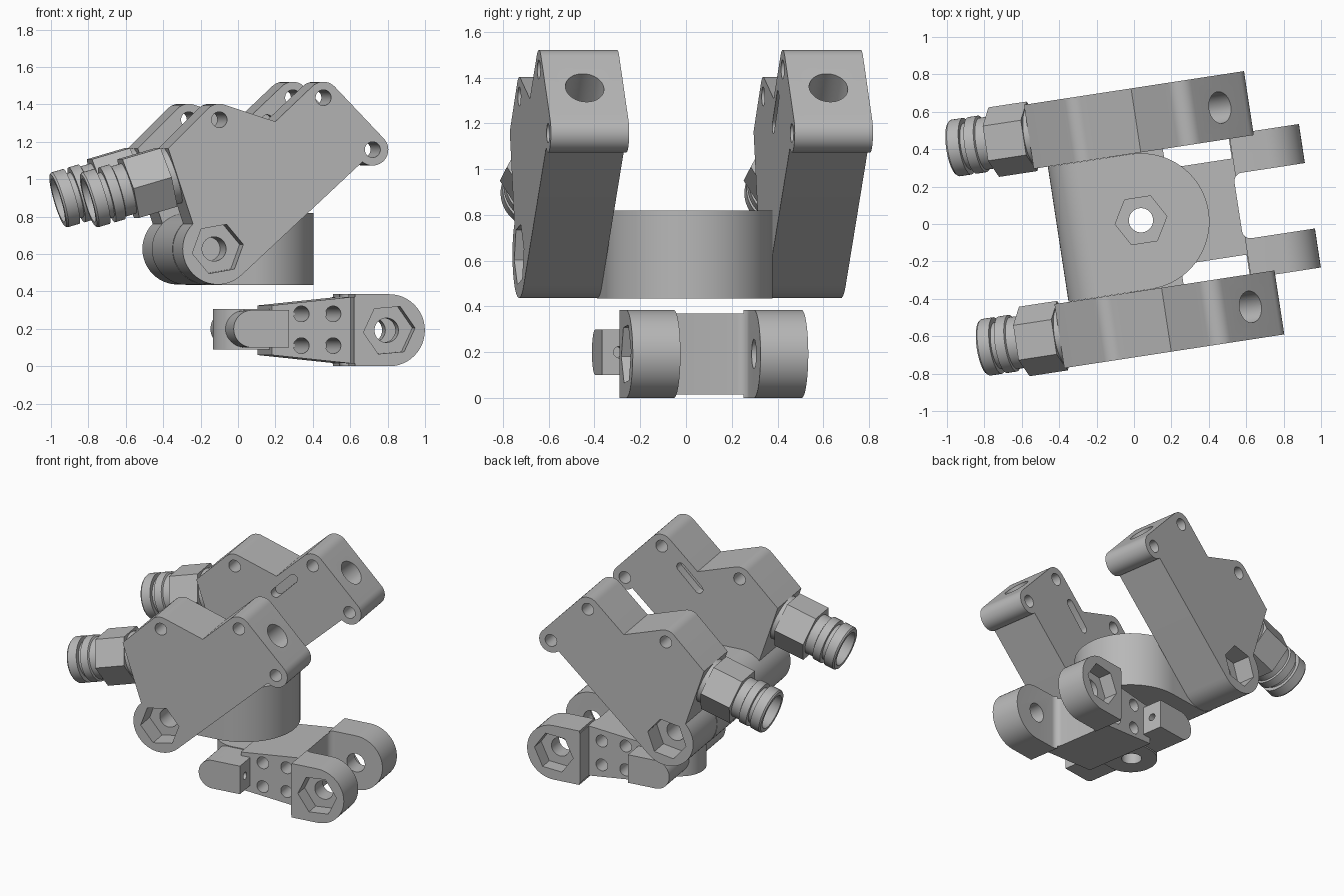
import bpy, bmesh
from math import sin, cos, radians, tau
from mathutils import Matrix, Vector

if "Cube" in bpy.data.objects:
    bpy.data.objects.remove(bpy.data.objects["Cube"])

grey = bpy.data.materials.new("plain grey")
grey.use_nodes = True
grey.diffuse_color = (0.48, 0.48, 0.48, 1)
grey.node_tree.nodes["Principled BSDF"].inputs["Base Color"].default_value = (0.48, 0.48, 0.48, 1)
parts = []


def frame(x, y, z, origin=(0, 0, 0)):
    m = Matrix((x, y, z)).transposed().to_4x4()
    m.translation = Vector(origin)
    return m


PLAN = Matrix.Identity(4)                                # outline seen from above
SIDE = frame((1, 0, 0), (0, 0, 1), (0, 1, 0))            # outline seen from the side


def along(origin, d):
    """Frame whose z runs along d, with d lying in the side plane."""
    d = Vector(d).normalized()
    across = Vector((0, 1, 0))
    return frame(across, d.cross(across), d, origin)


def arc(c, r, a0, a1, n=24):
    angles = [radians(a0 + (a1 - a0) * i / n) for i in range(n + 1)]
    return [(c[0] + r * cos(a), c[1] + r * sin(a)) for a in angles]


def ring(c, r, n=40, turn=0):
    return arc(c, r, turn, turn + 360, n)[:-1]


def make(name, bm, m):
    bmesh.ops.transform(bm, matrix=m, verts=bm.verts)
    bmesh.ops.recalc_face_normals(bm, faces=bm.faces)
    mesh = bpy.data.meshes.new(name)
    bm.to_mesh(mesh)
    bm.free()
    obj = bpy.data.objects.new(name, mesh)
    bpy.context.collection.objects.link(obj)
    return obj


def prism(name, outline, a, b, m=PLAN):
    bm = bmesh.new()
    face = bm.faces.new([bm.verts.new((x, y, a)) for x, y in outline])
    new = bmesh.ops.extrude_face_region(bm, geom=[face])["geom"]
    moved = [v for v in new if isinstance(v, bmesh.types.BMVert)]
    bmesh.ops.translate(bm, verts=moved, vec=(0, 0, b - a))
    return make(name, bm, m)


def lathe(name, outline, m):
    bm = bmesh.new()
    verts = [bm.verts.new((r, 0, h)) for r, h in outline]
    edges = [bm.edges.new((verts[i - 1], v)) for i, v in enumerate(verts)]
    bmesh.ops.spin(bm, geom=verts + edges, cent=(0, 0, 0), axis=(0, 0, 1),
                   angle=tau, steps=48, use_merge=True)
    bmesh.ops.remove_doubles(bm, verts=bm.verts, dist=1e-5)
    return make(name, bm, m)


def combine(obj, tool, operation="DIFFERENCE"):
    mod = obj.modifiers.new("cut", "BOOLEAN")
    mod.operation, mod.solver, mod.object = operation, "EXACT", tool
    graph = bpy.context.evaluated_depsgraph_get()
    mesh = bpy.data.meshes.new_from_object(obj.evaluated_get(graph))
    obj.modifiers.clear()
    obj.data = mesh
    bpy.data.objects.remove(tool)


def drill(obj, outline, a, b, m=PLAN):
    combine(obj, prism("cutter", outline, a, b, m))


# Side plates: pivot at the bottom, a notch on top, a ported block at the end
pivot, hole_a, hole_b, hole_c = (-.217, .627), (-.209, 1.318), (.354, 1.436), (.62, 1.158)
plate_outline = ([(-.485, 1.165)] + arc(hole_a, .085, 133, 70, 8) + [(.094, 1.308)]
                 + arc(hole_b, .085, 135, 44, 10) + arc(hole_c, .085, 44, -130)
                 + arc(pivot, .19, -46, -225))
port = Vector(((hole_b[0] + hole_c[0]) / 2, 0, (hole_b[1] + hole_c[1]) / 2))
port_dir = Vector((.72, 0, .69))
slot = (arc((.215, 1.315), .03, -45, 135, 10) + arc((.085, 1.185), .03, 135, 315, 10))
fitting_outline = [(.115, -.03), (.155, -.03), (.155, .06), (.14, .06), (.14, .31),
                   (.153, .315), (.153, .37), (.125, .37), (.125, .40), (.153, .40),
                   (.153, .465), (.145, .475), (.12, .475), (.115, .465)]

for s, word in ((-1, "front"), (1, "back")):
    plate = prism(word + "_side_plate", plate_outline, s * .366, s * .712, SIDE)
    for c in (hole_a, hole_b, hole_c):
        drill(plate, ring(c, .042), -1, 1, SIDE)
    drill(plate, ring(pivot, .065), -1, 1, SIDE)
    drill(plate, ring(pivot, .14, 6, 10), s * .58, s * .8, SIDE)
    drill(plate, slot, s * .3, s * .43, SIDE)
    mid = s * .539
    drill(plate, ring((0, 0), .085), -.25, .2, along((port.x, mid, port.z), port_dir))
    # Hose fitting with its hexagonal nut
    axis = along((-.435, mid, 1.02), (-.96, 0, -.28))
    nut = prism(word + "_fitting_nut", ring((0, 0), .188, 6), .035, .25, axis)
    hose = lathe(word + "_hose_fitting", fitting_outline, axis)
    parts += [plate, nut, hose]

# Centre body: half round in plan, with a rounded rear end
hub = (.04, .007)
body = prism("centre_body", [(-.45, -.365)] + arc((.04, 0), .365, -90, 90, 40)
             + [(-.45, .365)], .3, 1)
body_side = [(.6, .435)] + arc(pivot, .192, 270, 90) + [(.6, .82)]
combine(body, prism("cutter", body_side, -1, 1, SIDE), "INTERSECT")
drill(body, ring(hub, .065), 0, 2)
drill(body, ring(hub, .14, 6), .7, 1)
parts.append(body)

# Fork: tapered block with two rounded lobes
eye = (.76, .1925)
half = [(.145, .26), (.57, .26), (.57, .388), (1, .388), (1, .177)]
half += arc((.61, .132), .045, 90, 180, 8)
fork = prism("fork", half + [(u, -v) for u, v in reversed(half)], -.1, .6)
fork_side = ([(.145, .06), (.575, .015), (.575, 0)] + arc(eye, .1925, -90, 90)
             + [(.575, .385), (.575, .37), (.145, .325)])
combine(fork, prism("cutter", fork_side, -1, 1, SIDE), "INTERSECT")
drill(fork, ring(eye, .065), -1, 1, SIDE)
for s in (-1, 1):
    drill(fork, ring(eye, .14, 6, 5), s * .29, s * .5, SIDE)
for u in (.304, .476):
    for z in (.11, .28):
        drill(fork, ring((u, z), .042), -1, 1, SIDE)
parts.append(fork)

# Cross lug with a rounded rear edge, and the round tongue under the body
lug = prism("cross_lug", [(.213, .1)] + [(.213, .3)] + arc((.015, .2), .1, 90, 270), -.41, .41, SIDE)
for s in (-1, 1):
    drill(lug, ring((s * .335, 0), .025, 20), -.1, .1, along((.213, 0, .2), (1, 0, 0)))
tongue = prism("tongue", [(.2, -.172)] + [(.2, .172)] + arc((.04, 0), .172, 90, 270), .09, .305)
for obj in (lug, tongue, fork):
    drill(obj, ring(hub, .065), -1, 1)
parts += [lug, tongue]

# Turn everything to its final heading, colour and smooth it
heading = Matrix.Rotation(radians(8.7), 4, "Z") @ Matrix.Translation((0, .007, 0))
bpy.ops.object.select_all(action="DESELECT")
for obj in parts:
    obj.data.transform(heading)
    obj.data.materials.clear()
    obj.data.materials.append(grey)
    obj.select_set(True)
bpy.context.view_layer.objects.active = parts[0]
bpy.ops.object.shade_smooth_by_angle(angle=radians(30))
